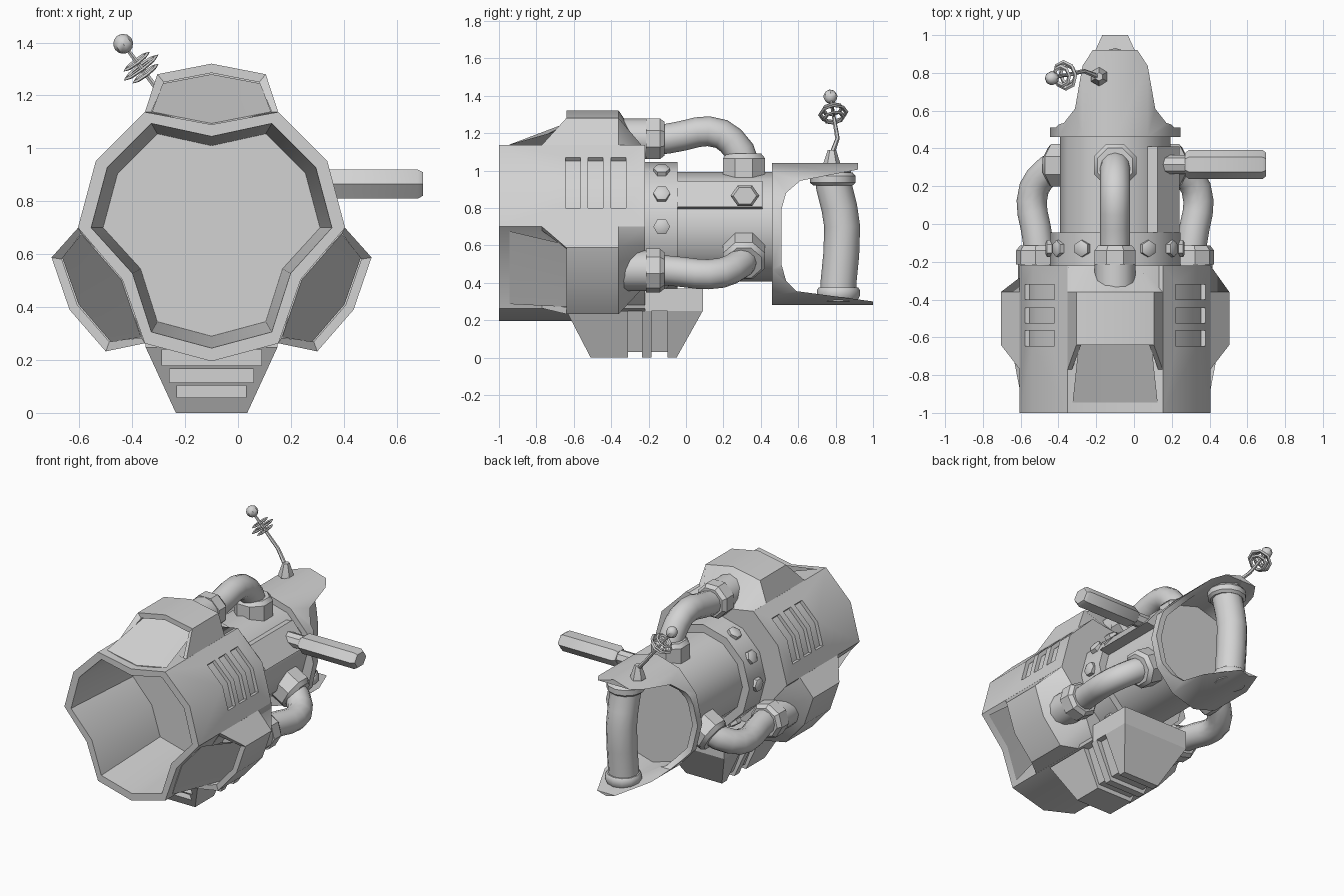
import bpy, bmesh
from math import sin, cos, pi, radians
from mathutils import Vector

if "Cube" in bpy.data.objects:
    bpy.data.objects.remove(bpy.data.objects["Cube"])

grey = bpy.data.materials.new("plain grey")
grey.use_nodes = True
COLOUR = (0.65, 0.65, 0.65, 1)
grey.diffuse_color = COLOUR
grey.node_tree.nodes["Principled BSDF"].inputs["Base Color"].default_value = COLOUR

CX, CZ = -0.1, 0.7            # barrel axis
SCOOPS = (90, -30, 210)       # the three radial stations


def activate(ob):
    bpy.ops.object.select_all(action='DESELECT')
    ob.select_set(True)
    bpy.context.view_layer.objects.active = ob


def smooth(ob):
    activate(ob)
    bpy.ops.object.shade_smooth_by_angle(angle=radians(35))


def loft(name, loops, ring=False):
    """Skin a row of equal-length point loops; cap the ends, or join them into a ring."""
    bm = bmesh.new()
    rows = [[bm.verts.new(p) for p in loop] for loop in loops]
    pairs = list(zip(rows, rows[1:]))
    if ring:
        pairs.append((rows[-1], rows[0]))
    for a, b in pairs:
        for i in range(len(a)):
            j = (i + 1) % len(a)
            bm.faces.new((a[i], a[j], b[j], b[i]))
    if not ring:
        bm.faces.new(rows[0])
        bm.faces.new(rows[-1])
    bmesh.ops.recalc_face_normals(bm, faces=bm.faces)
    me = bpy.data.meshes.new(name)
    bm.to_mesh(me)
    bm.free()
    me.materials.append(grey)
    ob = bpy.data.objects.new(name, me)
    bpy.context.collection.objects.link(ob)
    smooth(ob)
    return ob


def cut(ob, cutters):
    for c in cutters:
        mod = ob.modifiers.new("cut", 'BOOLEAN')
        mod.operation, mod.solver, mod.object = 'DIFFERENCE', 'EXACT', c
        activate(ob)
        bpy.ops.object.modifier_apply(modifier=mod.name)
        bpy.data.objects.remove(c)
    smooth(ob)


def tube(name, path, radii, sides=12, ref=(0, 1, 0), squash=1, turn=0, ring=False):
    """Sweep a polygon along a path with a radius at each point."""
    pts = [Vector(p) for p in path]
    loops = []
    for i, p in enumerate(pts):
        if ring:
            t = pts[(i + 1) % len(pts)] - pts[i - 1]
        else:
            t = pts[min(i + 1, len(pts) - 1)] - pts[max(i - 1, 0)]
        t.normalize()
        u = Vector(ref)
        u = (u - t * u.dot(t)).normalized()
        v = t.cross(u) * squash
        r = radii[i] if isinstance(radii, (list, tuple)) else radii
        angles = [2 * pi * (k + turn) / sides for k in range(sides)]
        loops.append([p + (u * cos(a) + v * sin(a)) * r for a in angles])
    return loft(name, loops, ring)


def polar(angle, t, r, y):
    """Point at radius r and sideways offset t in the station at the given angle."""
    a = radians(angle)
    return Vector((CX + r * cos(a) + t * sin(a), y, CZ + r * sin(a) - t * cos(a)))


def dented(y, r, dent):
    return [polar(a, 0, dent if a in (90, 210, 330) else r, y) for a in range(0, 360, 30)]


def prism_x(name, profile, half):
    return loft(name, [[(CX + s * half, y, z) for y, z in profile] for s in (-1, 1)])


# Main barrel with a deep mouth
barrel = loft("barrel", [dented(-0.22, .505, .39), dented(-1, .505, .39),
                         dented(-1, .455, .345), dented(-0.4, .41, .31)])

# Bent vent slots on both upper sides
bend = [(.478, .10), (.437, .2525), (.321, .369)]
vents = []
for side in (-1, 1):
    for y in (-.605, -.485, -.36):
        section = [(x * 1.1, z * 1.1) for x, z in bend] + [(x * .95, z * .95) for x, z in bend[::-1]]
        vents.append(loft("vent_cutter", [[(CX + side * x, y + d, CZ + z) for x, z in section]
                                          for d in (-.04, .04)]))
cut(barrel, vents)


# Three intake scoops, each with a ramp rising into it
def scoop_loop(angle, base, shoulder, peak, dent):
    (bt, br, by), (st, sr, sy), (pr, py), (dr, dy) = base, shoulder, peak, dent
    return [polar(angle, -bt, br, by), polar(angle, -st, sr, sy), polar(angle, 0, pr, py),
            polar(angle, st, sr, sy), polar(angle, bt, br, by), polar(angle, 0, dr, dy)]


def ramp_loop(angle, t, r, mid, y):
    return [polar(angle, -t, r, y), polar(angle, 0, mid, y), polar(angle, t, r, y),
            polar(angle, 0, .38, y)]


for a in SCOOPS:
    loft("intake_scoop", [
        scoop_loop(a, (.252, .437, -.22), (.126, .415, -.22), (.40, -.22), (.385, -.22)),
        scoop_loop(a, (.252, .437, -.36), (.205, .58, -.36), (.62, -.36), (.385, -.36)),
        scoop_loop(a, (.252, .437, -.77), (.205, .58, -.64), (.62, -.64), (.385, -.64)),
        scoop_loop(a, (.228, .437, -.77), (.18, .55, -.64), (.585, -.64), (.39, -.64)),
        scoop_loop(a, (.228, .437, -.5), (.18, .55, -.5), (.585, -.5), (.39, -.5))])
    loft("intake_ramp", [ramp_loop(a, .225, .438, .394, -.945), ramp_loop(a, .185, .545, .58, -.57)])


# Rear body, bolt collar and bolts
def drum(name, y0, y1, r):
    return tube(name, [(CX, y0, CZ), (CX, y1, CZ)], r, ref=(1, 0, 0))


drum("rear_body", -.1, .48, .293)
drum("bolt_collar", -.23, -.045, .345)
for a in range(0, 360, 30):
    if a not in (90, 210, 330):
        tube("bolt", [polar(a, 0, r, -.13) for r in (.32, .36, .368)], [.045, .045, .03], 6)

# Three bent pipes with sockets, end collars and flanges
bend = [(.46, -.2), (.47, -.1), (.485, -.02), (.505, .06), (.51, .12),
        (.495, .19), (.46, .24), (.40, .29), (.34, .31), (.28, .315)]
for a in SCOOPS:
    ref = polar(a, 1, 0, 0) - polar(a, 0, 0, 0)
    tube("pipe", [polar(a, 0, r, y) for r, y in bend], .08, 12, ref)
    tube("pipe_socket", [polar(a, 0, .47, y) for y in (-.35, -.18)], .108, 12, ref)
    tube("pipe_collar", [polar(a, 0, .47, y) for y in (-.215, -.14, -.115)],
         [.118, .118, .098], 8, ref, turn=.5)
    tube("pipe_flange", [polar(a, 0, r, .31) for r in (.26, .365, .39)],
         [.122, .122, .10], 8, ref, turn=.5)

# Side handle on a raised rail
section = [(.06, .925), (.125, .945), (.24, .805), (.1, .785)]
loft("handle_rail", [[(x, y, z) for x, z in section] for y in (-.045, .41)])
tube("handle_stem", [(x, .315, .865) for x in (.08, .19, .29)], .05, 8, squash=.9)
tube("side_handle", [(x, .315, .865) for x in (.27, .29, .68, .7)], [.06, .077, .077, .062], 6, squash=.82)


# Tail shell: an oval tube notched from the sides into upper and lower tabs
def oval(y, rx, rz):
    return [(CX + rx * cos(k * pi / 6), y, .66 + rz * sin(k * pi / 6)) for k in range(12)]


tail = loft("tail_shell", [oval(.46, .345, .38), oval(1, .345, .38), oval(1, .315, .35),
                           oval(.5, .305, .34)])
notch = [(.51, .5), (.51, .79), (.535, .88), (.61, .945), (.92, 1.005), (.92, 1.2), (1.2, 1.2),
         (1.2, .3), (1, .3), (.59, .355), (.535, .41)]
cut(tail, [prism_x("notch_cutter", notch, 1)])

# Rear grip
tube("rear_grip", [(CX, y, z) for y, z in ((.785, 1.01), (.79, .92), (.82, .8), (.835, .7),
                                           (.83, .55), (.815, .4), (.815, .3))], .096, 12)
tube("grip_top_ring", [(CX, .785, z) for z in (.92, .935, .97, .99)], [.105, .122, .122, .105])
tube("grip_bottom_ring", [(CX, .815, z) for z in (.31, .33, .36, .375)], [.105, .115, .115, .105])


# Foot with side slots, an inner core and a louvred front
def foot_loop(profile, k):
    return [[(CX + s * k * (.135 + z * .46), y, z) for y, z in profile] for s in (-1, 1)]


def box(name, y0, y1, z0, z1, half):
    return prism_x(name, [(y0, z0), (y1, z0), (y1, z1), (y0, z1)], half)


foot = loft("foot", foot_loop([(-.64, .25), (-.51, 0), (-.05, 0), (.09, .25)], 1))
cut(foot, [box("slot_cutter", -.31, -.235, -.1, .3, .5),
           box("slot_cutter", -.185, -.10, -.1, .3, .5)] +
          [box("louvre_cutter", -.8, y, z, z + h, w)
           for y, z, h, w in ((-.54, .18, .06, .188), (-.51, .115, .05, .158), (-.48, .058, .045, .13))])
loft("foot_core", foot_loop([(-.40, .25), (-.40, .03), (-.07, .03), (.0, .25)], .85))
box("foot_mount", -.22, .09, .25, .37, .25)

# Antenna with washers and a ball
tube("antenna_base", [(-.185, .78, z) for z in (1.02, 1.04, 1.11)], [.05, .045, .022], 6)
low, mid, tip = Vector((-.19, .78, 1.09)), Vector((-.265, .81, 1.17)), Vector((-.434, .772, 1.395))
tube("antenna_rod", [low, mid, tip], [.014, .012, .008], 6)
axis = (tip - mid).normalized()
u = axis.cross(Vector((0, 1, 0))).normalized()
v = axis.cross(u)
for f, r in ((.5, .05), (.6, .07), (.7, .05)):
    c = mid.lerp(tip, f)
    spokes = [(u * cos(k * pi / 4) + v * sin(k * pi / 4)) * r for k in range(8)]
    tube("antenna_washer", [c + s for s in spokes], .006, 4, axis, squash=2, ring=True)
    tube("washer_spoke", [c - spokes[0], c + spokes[0]], .005, 4, axis)
tube("antenna_ball", [tip + axis * .038 * -cos(pi * k / 6) for k in range(7)],
     [max(.038 * sin(pi * k / 6), .002) for k in range(7)], 8)
